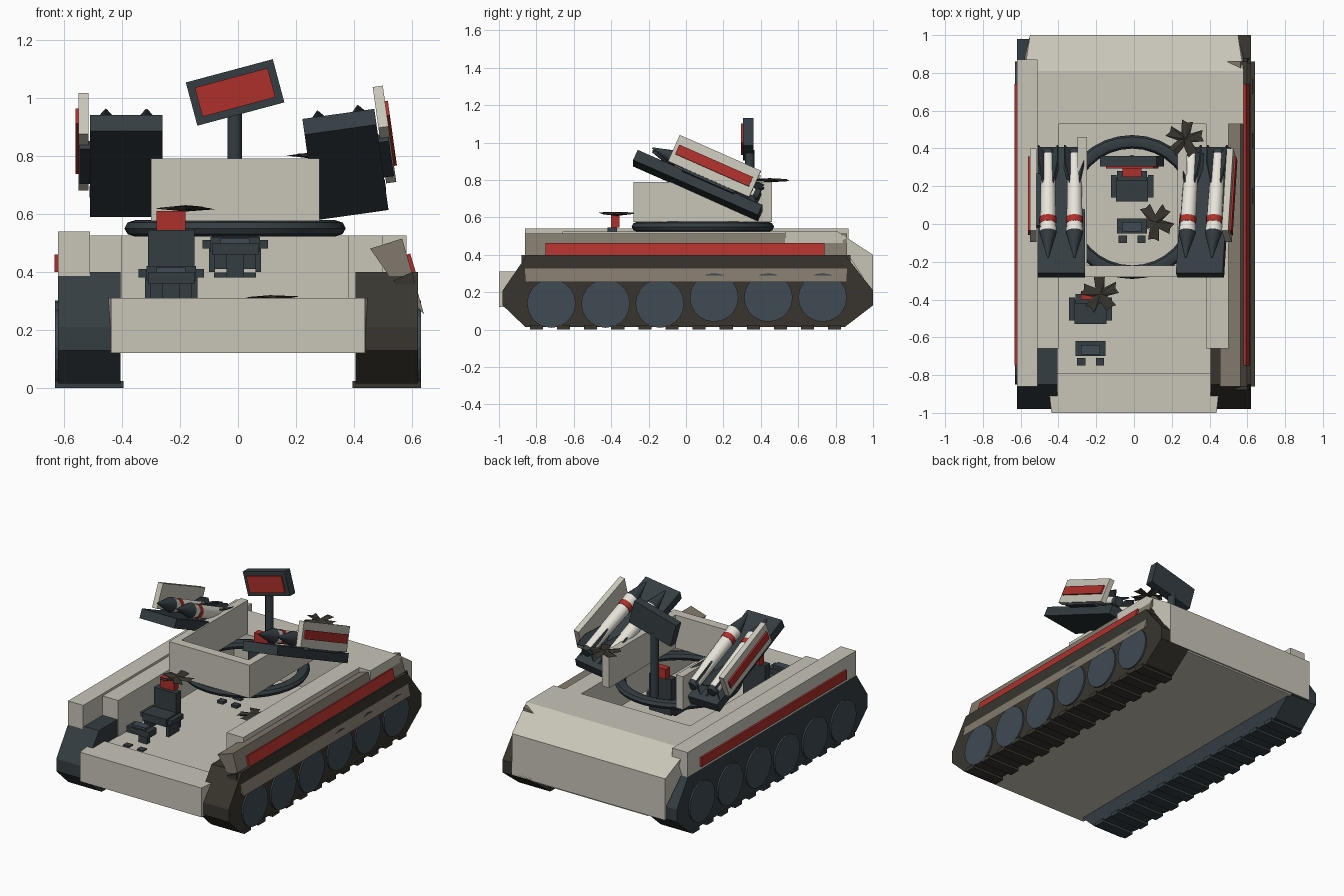
import bpy, bmesh, math, random
from mathutils import Matrix, Vector

if "Cube" in bpy.data.objects:
    bpy.data.objects.remove(bpy.data.objects["Cube"])

random.seed(4)
I = Matrix.Identity(4)

def mat(name, c):
    m = bpy.data.materials.new(name)
    m.diffuse_color = (*c, 1)
    m.use_nodes = True
    m.node_tree.nodes["Principled BSDF"].inputs["Base Color"].default_value = m.diffuse_color
    return m

LIGHT = mat("light_armour", (.58, .56, .48))
DARK = mat("dark_steel", (.035, .047, .055))
BROWN = mat("worn_brown", (.22, .19, .15))
SOOT = mat("soot_brown", (.04, .036, .028))
WHEEL = mat("wheel_grey", (.05, .07, .085))
RED = mat("red_paint", (.42, .03, .025))
WHITE = mat("missile_white", (.8, .78, .7))

def finish(name, bm, m, M=I, smooth=False):
    bmesh.ops.transform(bm, matrix=M, verts=bm.verts)
    bmesh.ops.recalc_face_normals(bm, faces=bm.faces)
    me = bpy.data.meshes.new(name)
    bm.to_mesh(me)
    bm.free()
    me.materials.append(m)
    ob = bpy.data.objects.new(name, me)
    bpy.context.collection.objects.link(ob)
    if smooth:
        bpy.ops.object.select_all(action='DESELECT')
        ob.select_set(True)
        bpy.context.view_layer.objects.active = ob
        bpy.ops.object.shade_smooth_by_angle(angle=math.radians(40))
    return ob

def box(name, x0, x1, y0, y1, z0, z1, m, M=I):
    bm = bmesh.new()
    bmesh.ops.create_cube(bm, size=1)
    for v in bm.verts:
        v.co = Vector(((x0 + x1) / 2 + v.co.x * (x1 - x0), (y0 + y1) / 2 + v.co.y * (y1 - y0),
                       (z0 + z1) / 2 + v.co.z * (z1 - z0)))
    return finish(name, bm, m, M)

def prism(name, pts, a, b, m, axis='x', M=I):
    # profile in yz swept along x, or in xz swept along y
    bm = bmesh.new()
    place = (lambda p, t: (t, p[0], p[1])) if axis == 'x' else (lambda p, t: (p[0], t, p[1]))
    A = [bm.verts.new(place(p, a)) for p in pts]
    B = [bm.verts.new(place(p, b)) for p in pts]
    bm.faces.new(A)
    bm.faces.new(B[::-1])
    for i in range(len(pts)):
        j = (i + 1) % len(pts)
        bm.faces.new((A[i], B[i], B[j], A[j]))
    return finish(name, bm, m, M)

def cyl(name, r1, r2, depth, seg, m, M, smooth=False):
    bm = bmesh.new()
    bmesh.ops.create_cone(bm, cap_ends=True, segments=seg, radius1=r1, radius2=r2, depth=depth)
    return finish(name, bm, m, M, smooth)

T = Matrix.Translation
def R(deg, ax): return Matrix.Rotation(math.radians(deg), 4, ax)

# hull tub: floor, nose plate, rear deck
box("hull_floor", -.42, .42, -.80, .60, .12, .29, LIGHT)
nose = box("nose_plate", -.46, .46, -1, -.79, .12, .31, LIGHT)
for v in nose.data.vertices:
    if v.co.y < -.9:
        v.co.x *= .95
box("rear_core", -.42, .42, .53, .99, .12, .40, LIGHT)
rear = prism("rear_deck", [(.53, .38), (.88, .38), (.985, .22), (.99, .13), (1, .13), (1, .40),
                           (.81, .525), (.53, .525)], -.58, .58, LIGHT)
for v in rear.data.vertices:
    if v.co.y > .95:
        v.co.x *= .95

# left sponson, inner walls and red stripe
box("left_sponson", -.62, -.51, -.86, .87, .38, .54, LIGHT)
box("left_inner_wall", -.51, -.40, -.66, .54, .28, .525, LIGHT)
box("right_inner_wall", .38, .50, -.66, .54, .28, .525, LIGHT)
box("left_red_stripe", -.632, -.615, -.75, .74, .40, .46, RED)

# right sponson, tilted outwards, with skirt
prism("right_sponson", [(.455, .48), (.565, .515), (.603, .385), (.535, .365)], -.86, .86, BROWN, 'y')
prism("right_skirt_gap", [(.535, .37), (.60, .40), (.612, .355), (.55, .35)], -.88, .88, SOOT, 'y')
prism("right_skirt", [(.535, .365), (.612, .355), (.64, .255)], -.86, .86, BROWN, 'y')
prism("right_red_stripe", [(.58, .46), (.593, .463), (.612, .40), (.60, .395)], -.75, .74, RED, 'y')

# tracks, links and road wheels
for side, s, m, dy in (("left", -1, DARK, -.01), ("right", 1, SOOT, .01)):
    prof = [(-.98, .13), (-.86, .015), (.85, .015), (.99, .13), (.99, .21), (.85, .40), (-.85, .40), (-.98, .21)]
    prism(side + "_track", [(y + (dy if y > .9 else 0), z) for y, z in prof], s * .405, s * .62, m)
    for i in range(12):
        y = -.80 + i * .145
        x0, x1 = sorted((s * .395, s * .63))
        box(side + "_track_link", x0, x1, y - .035, y + .035, 0, .025, m)
    for i in range(6):
        M = T((s * .62, -.72 + i * .29, .14 if i < 3 else .172)) @ R(90, 'Y')
        cyl(side + "_road_wheel", .13, .13, .02, 20, WHEEL, M)

# turret ring and open-backed shield
bm = bmesh.new()
n, k = 32, 8
g = [[bm.verts.new(((.345 + .036 * math.cos(b)) * math.cos(a), (.345 + .036 * math.cos(b)) * math.sin(a),
                    .028 * math.sin(b))) for b in (j * 2 * math.pi / k for j in range(k))]
     for a in (i * 2 * math.pi / n for i in range(n))]
for i in range(n):
    for j in range(k):
        bm.faces.new((g[i][j], g[(i + 1) % n][j], g[(i + 1) % n][(j + 1) % k], g[i][(j + 1) % k]))
finish("turret_ring", bm, DARK, T((-.01, .09, .55)), True)
prism("shield_front", [(-.30, .575), (.28, .575), (.28, .79), (-.30, .79)], -.28, -.22, LIGHT, 'y')
box("shield_left", -.30, -.25, -.22, .46, .575, .79, LIGHT)
box("shield_right", .23, .28, -.22, .46, .575, .79, LIGHT)

# crew seats with headrest, armrests, console and pedals
def seat(name, M):
    box(name + "_back", -.08, .08, .03, .08, 0, .235, DARK, M)
    box(name + "_cushion", -.085, .085, -.08, .05, .06, .11, DARK, M)
    box(name + "_headrest", -.05, .05, .05, .095, .235, .30, RED, M)
    for s in (-1, 1):
        box(name + "_armrest", s * .098 - .015, s * .098 + .015, -.06, .06, .07, .10, DARK, M)
        box(name + "_leg", s * .08 - .01, s * .08 + .01, -.06, .05, -.01, .07, DARK, M)
        box(name + "_pedal", s * .05 - .022, s * .05 + .022, -.30, -.26, -.03, -.012, DARK, M)
    box(name + "_console", -.08, .08, -.25, -.17, .05, .09, DARK, M)
    box(name + "_console_screen", -.05, .05, -.24, -.19, .09, .105, WHEEL, M)
    box(name + "_console_post", -.03, .03, -.20, -.17, -.03, .06, DARK, M)

seat("driver_seat", T((-.23, -.45, .31)))
seat("gunner_seat", T((-.01, .20, .41)))

# radar dish on pole
cyl("radar_pole", .025, .025, .42, 12, DARK, T((-.012, .34, .75)), True)
RM = T((-.01, .335, 1.018)) @ R(-15, 'Y')
box("radar_panel", -.155, .155, -.03, .025, -.077, .077, DARK, RM)
box("radar_face", -.13, .13, -.04, -.028, -.052, .052, RED, RM)

# missile pods, tilted nose-up
def pod(name, M, out):
    box(name + "_tray", -.125, .125, -.365, .365, -.03, .03, DARK, M)
    x0, x1 = sorted((out * .13, out * .165))
    box(name + "_cover", x0, x1, -.19, .285, .035, .19, LIGHT, M)
    x0, x1 = sorted((out * .16, out * .175))
    box(name + "_cover_stripe", x0, x1, -.17, .26, .085, .14, RED, M)
    x0, x1 = sorted((out * .10, out * .16))
    box(name + "_cover_hinge", x0, x1, -.10, .20, .02, .05, DARK, M)
    for x in (-.07, .07):
        C = M @ T((x, 0, .078)) @ R(90, 'X')       # local +z points to the nose
        cyl(name + "_missile_nose", .047, .004, .15, 12, DARK, C @ T((0, 0, .225)), True)
        cyl(name + "_missile_collar", .042, .047, .05, 12, WHITE, C @ T((0, 0, .125)), True)
        cyl(name + "_missile_band", .044, .044, .035, 12, RED, C @ T((0, 0, .083)), True)
        cyl(name + "_missile_body", .036, .042, .36, 12, WHITE, C @ T((0, 0, -.115)), True)
        cyl(name + "_missile_nozzle", .03, .036, .03, 12, DARK, C @ T((0, 0, -.31)), True)
        for q in range(4):
            F = C @ R(45 + 90 * q, 'Z')
            prism(name + "_missile_fin", [(.03, -.10), (.075, -.24), (.075, -.33), (.03, -.30)],
                  -.005, .005, DARK, 'x', F)

pod("left_pod", T((-.385, .063, .765)) @ R(-24, 'X'), -1)
pod("right_pod", T((.37, .063, .77)) @ R(-8, 'Y') @ R(-24, 'X'), 1)

# crumpled five-lobed plates
def lobed_plate(name, M):
    bm = bmesh.new()
    rim = []
    for i in range(5):
        for da, r in ((-36, .04), (-17, .10), (0, .088), (17, .105)):
            a = math.radians(i * 72 + da)
            rim.append(bm.verts.new((r * math.cos(a), r * math.sin(a), random.uniform(-.006, .008))))
    top, low = bm.verts.new((0, 0, .01)), bm.verts.new((0, 0, -.012))
    for i in range(len(rim)):
        j = (i + 1) % len(rim)
        bm.faces.new((rim[i], rim[j], top))
        bm.faces.new((rim[j], rim[i], low))
    finish(name, bm, SOOT, M)

lobed_plate("driver_lobed_plate", T((-.18, -.37, .62)) @ R(20, 'Z'))
lobed_plate("floor_lobed_plate", T((.11, .01, .31)) @ R(50, 'Z'))
lobed_plate("rear_lobed_plate", T((.27, .45, .80)) @ R(10, 'Z'))
